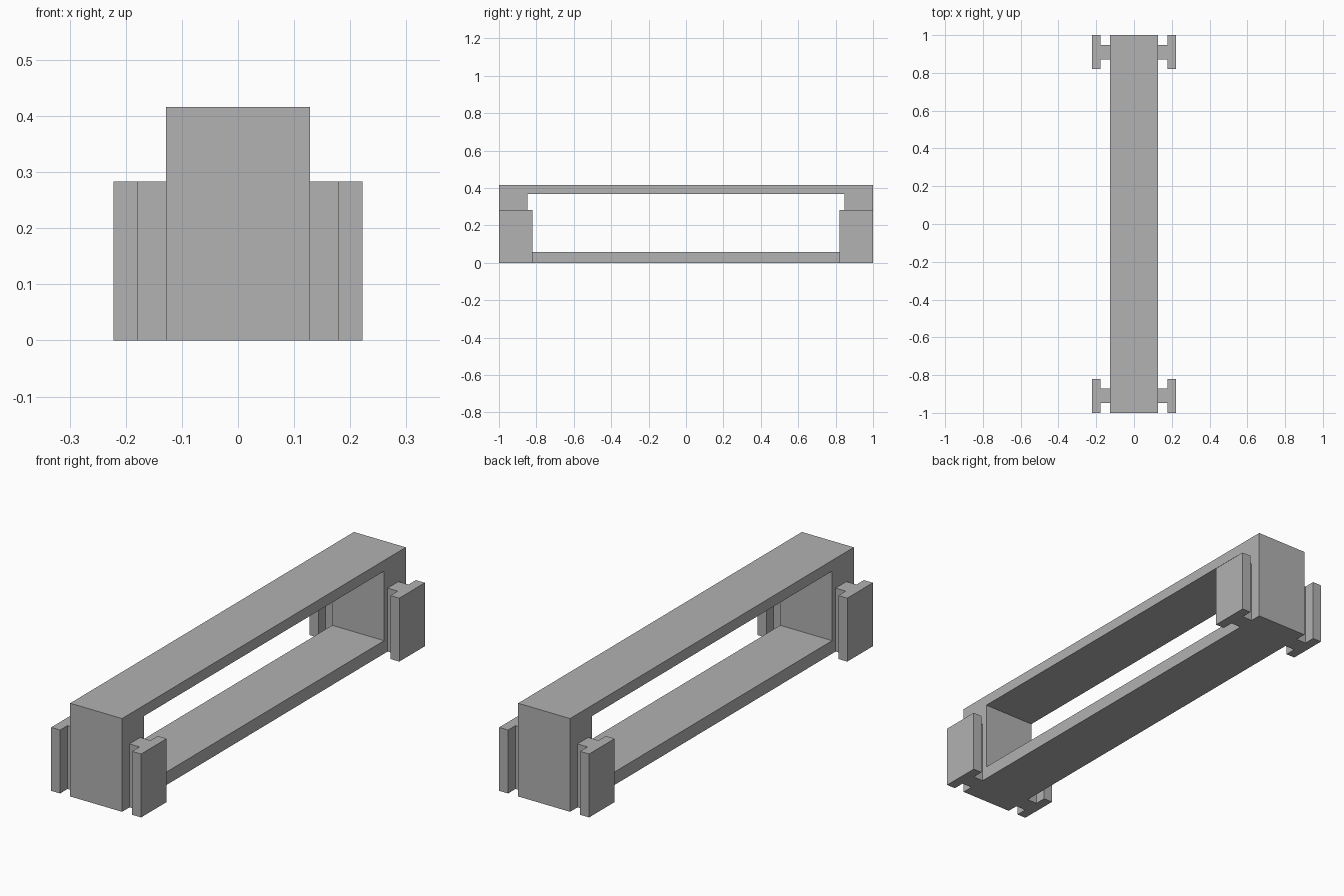
import bpy
import bmesh

if "Cube" in bpy.data.objects:
    bpy.data.objects.remove(bpy.data.objects["Cube"])

grey = bpy.data.materials.new("plain_grey")
grey.use_nodes = True
grey.diffuse_color = (0.445, 0.445, 0.445, 1)
grey.node_tree.nodes["Principled BSDF"].inputs["Base Color"].default_value = grey.diffuse_color

HALF_WIDTH = 0.128
HEIGHT = 0.416


def extrude_faces(name, faces, direction):
    """Make a solid by extruding flat faces that share corner points."""
    bm = bmesh.new()
    for points in faces:
        bm.faces.new([bm.verts.new(p) for p in points])
    bmesh.ops.remove_doubles(bm, verts=bm.verts, dist=1e-5)
    result = bmesh.ops.extrude_face_region(bm, geom=bm.faces[:], use_keep_orig=True)
    moved = [v for v in result["geom"] if isinstance(v, bmesh.types.BMVert)]
    bmesh.ops.translate(bm, verts=moved, vec=direction)
    bmesh.ops.recalc_face_normals(bm, faces=bm.faces)
    mesh = bpy.data.meshes.new(name)
    bm.to_mesh(mesh)
    bm.free()
    mesh.materials.append(grey)
    obj = bpy.data.objects.new(name, mesh)
    bpy.context.collection.objects.link(obj)
    return obj


# Hollow rectangular frame, drawn as a ring from the side and extruded across
def rectangle(y, z0, z1):
    return [(-HALF_WIDTH, *p) for p in ((-y, z0), (y, z0), (y, z1), (-y, z1))]


outer = rectangle(1, 0, HEIGHT)
inner = rectangle(0.847, 0.058, 0.368)
ring = [(outer[i], outer[(i + 1) % 4], inner[(i + 1) % 4], inner[i]) for i in range(4)]
extrude_faces("frame", ring, (2 * HALF_WIDTH, 0, 0))

# T-shaped connector rails on both sides at each end
WEB, FLANGE = 0.038, 0.09
WEB_X, TIP_X, RAIL_HEIGHT = 0.178, 0.222, 0.283
half = [(HALF_WIDTH, WEB), (WEB_X, WEB), (WEB_X, FLANGE), (TIP_X, FLANGE)]
profile = half + [(x, -y) for x, y in reversed(half)]

for side, sx in (("left", 1), ("right", -1)):
    for end, cy in (("front", -0.91), ("back", 0.91)):
        outline = [(sx * x, cy + y, 0) for x, y in profile]
        extrude_faces(f"{end}_{side}_rail", [outline], (0, 0, RAIL_HEIGHT))
